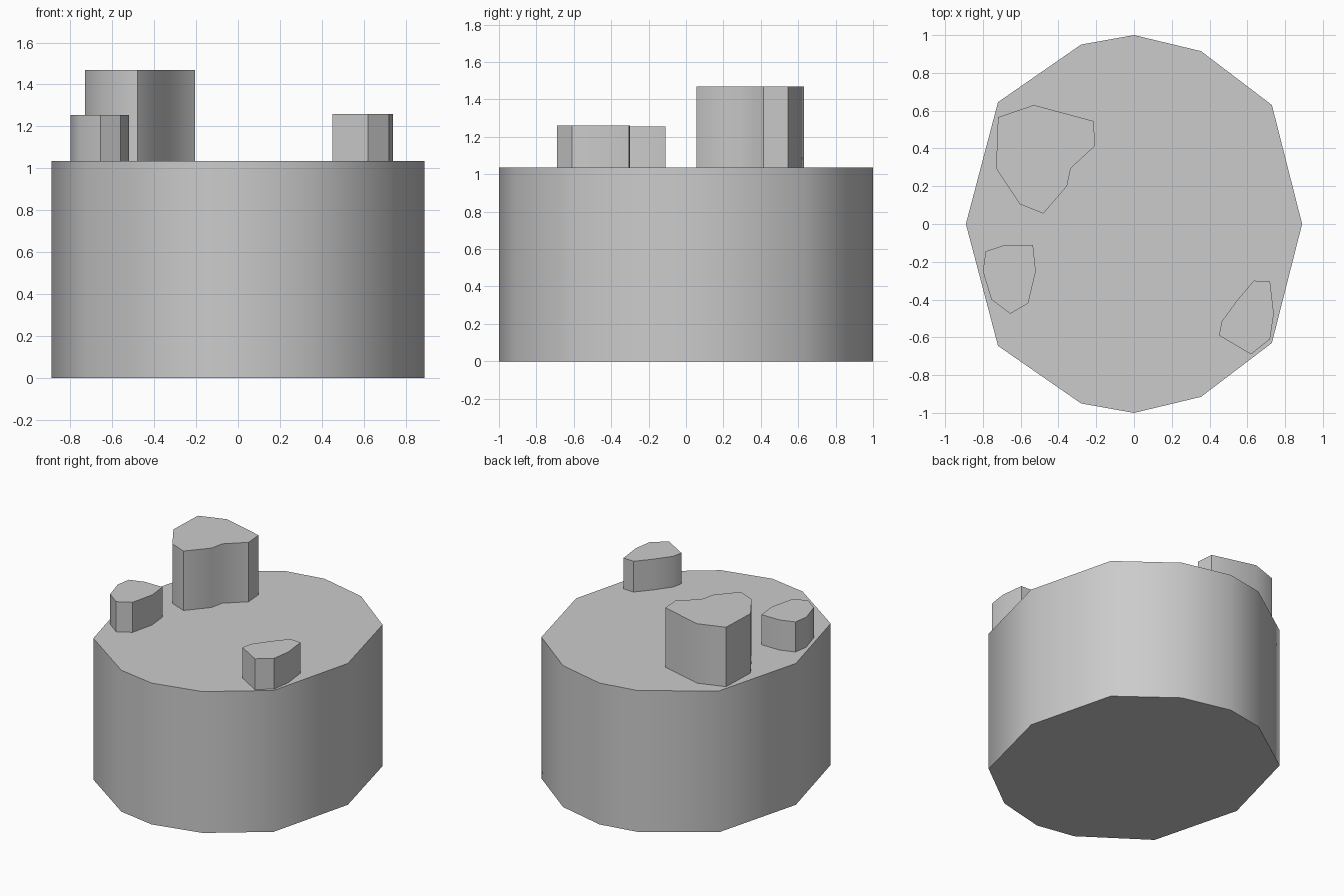
import bpy, bmesh
from math import radians

if "Cube" in bpy.data.objects:
    bpy.data.objects.remove(bpy.data.objects["Cube"])


def prism(name, outline, z0, z1):
    """Extrude a closed outline from z0 up to z1."""
    bm = bmesh.new()
    face = bm.faces.new([bm.verts.new((x, y, z0)) for x, y in outline])
    ext = bmesh.ops.extrude_face_region(bm, geom=[face], use_keep_orig=True)
    top = [v for v in ext["geom"] if isinstance(v, bmesh.types.BMVert)]
    bmesh.ops.translate(bm, verts=top, vec=(0, 0, z1 - z0))
    bmesh.ops.recalc_face_normals(bm, faces=bm.faces[:])
    mesh = bpy.data.meshes.new(name)
    bm.to_mesh(mesh)
    bm.free()
    obj = bpy.data.objects.new(name, mesh)
    bpy.context.collection.objects.link(obj)
    bpy.ops.object.select_all(action="DESELECT")
    obj.select_set(True)
    bpy.context.view_layer.objects.active = obj
    bpy.ops.object.shade_smooth_by_angle(angle=radians(41))
    return obj


BODY_TOP = 1.035

# Drum body: half outline mirrored across the x axis
half = [(0.89, 0), (0.73, 0.63), (0.355, 0.915), (0, 1),
        (-0.28, 0.95), (-0.72, 0.645), (-0.89, 0)]
prism("body", half + [(x, -y) for x, y in half[-2:0:-1]], 0, BODY_TOP)

# Tall stud at the back left
prism("tall_stud",
      [(-0.72, 0.565), (-0.53, 0.63), (-0.215, 0.545), (-0.205, 0.415),
       (-0.335, 0.295), (-0.355, 0.20), (-0.48, 0.055), (-0.605, 0.105),
       (-0.73, 0.295)], BODY_TOP, 1.47)

# Short stud at the front left
prism("left_stud",
      [(-0.785, -0.145), (-0.68, -0.11), (-0.535, -0.11), (-0.52, -0.25),
       (-0.56, -0.42), (-0.655, -0.475), (-0.755, -0.40), (-0.80, -0.25)],
      BODY_TOP, 1.255)

# Short stud at the front right
prism("right_stud",
      [(0.635, -0.30), (0.72, -0.305), (0.74, -0.475), (0.72, -0.61),
       (0.62, -0.69), (0.45, -0.59), (0.465, -0.515), (0.545, -0.405)],
      BODY_TOP, 1.26)
